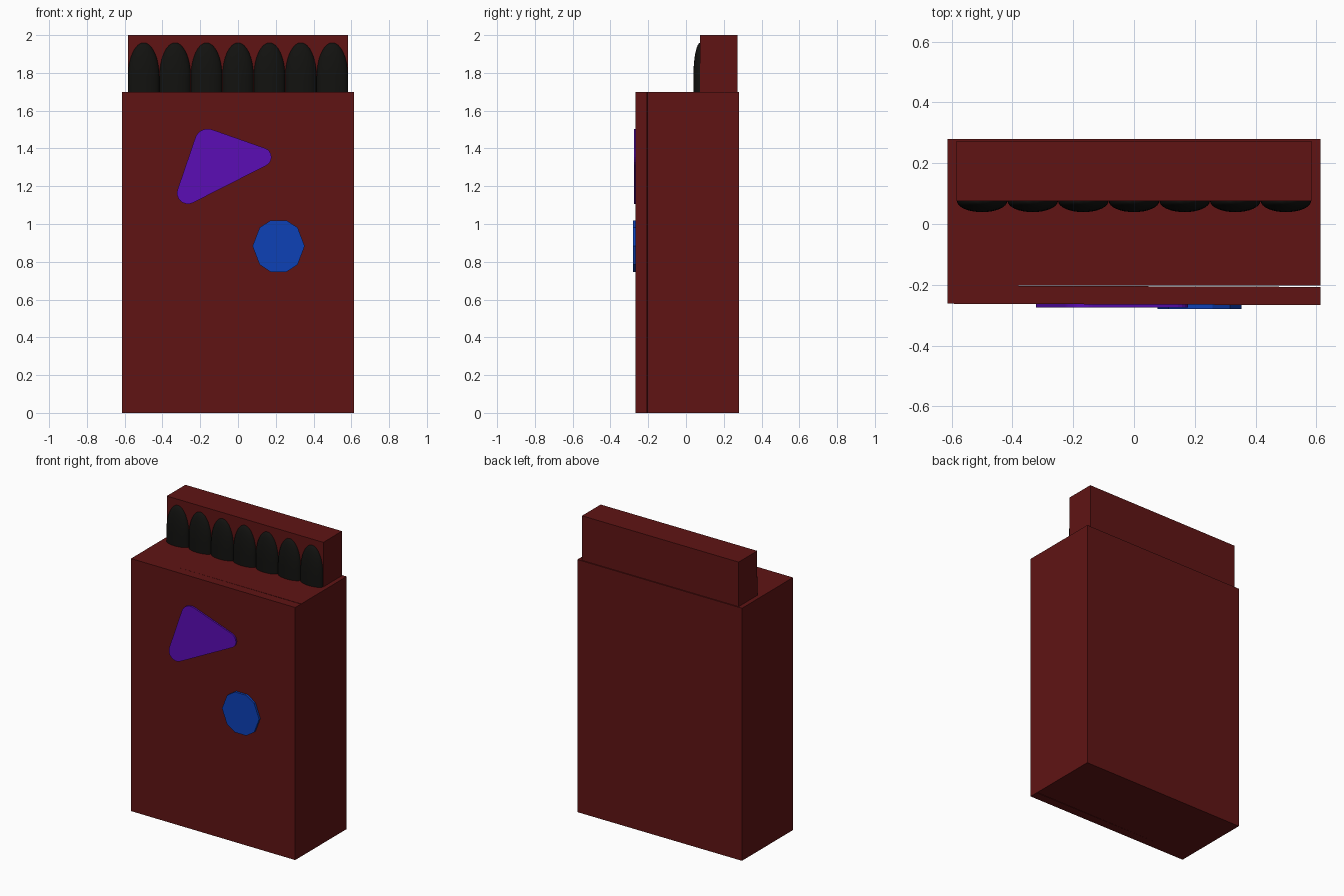
import bpy, bmesh
from math import cos, sin, pi, radians
from mathutils import Matrix

if "Cube" in bpy.data.objects:
    bpy.data.objects.remove(bpy.data.objects["Cube"])


def material(name, rgb):
    m = bpy.data.materials.new(name)
    m.diffuse_color = (*rgb, 1)
    m.use_nodes = True
    m.node_tree.nodes["Principled BSDF"].inputs["Base Color"].default_value = m.diffuse_color
    return m


RED = material("dark_red", (0.115, 0.007, 0.007))
BLACK = material("black", (0.006, 0.006, 0.005))
PURPLE = material("purple", (0.105, 0.004, 0.46))
BLUE = material("blue", (0.004, 0.052, 0.47))


def finish(name, bm, mat):
    bmesh.ops.recalc_face_normals(bm, faces=bm.faces)
    me = bpy.data.meshes.new(name)
    bm.to_mesh(me)
    bm.free()
    me.materials.append(mat)
    ob = bpy.data.objects.new(name, me)
    bpy.context.collection.objects.link(ob)
    return ob


def box(name, x, y, z, mat):
    bm = bmesh.new()
    size = [b - a for a, b in (x, y, z)]
    mid = [(a + b) / 2 for a, b in (x, y, z)]
    bmesh.ops.create_cube(bm, size=1, matrix=Matrix.Translation(mid) @ Matrix.Diagonal((*size, 1)))
    return finish(name, bm, mat)


def plate(name, outline, y0, y1, mat):
    """Thin plate from an (x, z) outline, running from y0 to y1."""
    bm = bmesh.new()
    face = bm.faces.new([bm.verts.new((x, y0, z)) for x, z in outline])
    ext = bmesh.ops.extrude_face_region(bm, geom=[face])
    verts = [v for v in ext["geom"] if isinstance(v, bmesh.types.BMVert)]
    bmesh.ops.translate(bm, verts=verts, vec=(0, y1 - y0, 0))
    return finish(name, bm, mat)


def arc(cx, cz, r, start, end, n=8):
    return [(cx + r * cos(radians(start + (end - start) * i / n)),
             cz + r * sin(radians(start + (end - start) * i / n))) for i in range(n + 1)]


# Case, with a very slightly skewed front flap
box("case", (-0.613, 0.613), (-0.203, 0.28), (0, 1.70), RED)
flap = box("front_flap", (-0.613, 0.613), (-0.03, 0.03), (0, 1.70), RED)
flap.location.y = -0.2345
flap.rotation_euler.z = radians(-0.22)

# Raised strip that carries the row of rounded heads
box("head_backing", (-0.583, 0.583), (0.075, 0.273), (1.69, 2.0), RED)


def rounded_head(name, cx, half_w, depth, y, z0, z1, z2, seg=16, rings=8):
    """Half column with a domed top, set against the backing."""
    bm = bmesh.new()
    levels = [(z0, 1.0)] + [(z1 + (z2 - z1) * sin(pi / 2 * i / rings), cos(pi / 2 * i / rings))
                            for i in range(rings)]
    rows = [[bm.verts.new((cx + half_w * s * cos(pi * k / seg), y - depth * s * sin(pi * k / seg), z))
             for k in range(seg + 1)] for z, s in levels]
    for a, b in zip(rows, rows[1:]):
        for k in range(seg):
            bm.faces.new((a[k], a[k + 1], b[k + 1], b[k]))
    tip = bm.verts.new((cx, y, z2))
    for k in range(seg):
        bm.faces.new((rows[-1][k], rows[-1][k + 1], tip))
    # close the flat back and the base
    bm.faces.new([r[0] for r in rows] + [tip] + [r[-1] for r in reversed(rows)])
    bm.faces.new(rows[0])
    ob = finish(name, bm, BLACK)
    bpy.context.view_layer.objects.active = ob
    ob.select_set(True)
    bpy.ops.object.shade_smooth_by_angle(angle=radians(35))
    ob.select_set(False)


for i in range(7):
    rounded_head(f"head_{i + 1}", (i - 3) * 0.1665, 0.083, 0.037, 0.076, 1.69, 1.78, 1.96)

# Rounded triangle sticker
triangle = (arc(0.127, 1.354, 0.05, -66, 70)
            + arc(-0.16, 1.434, 0.07, 70, 159)
            + arc(-0.265, 1.164, 0.058, 159, 294))
plate("triangle_sticker", triangle, -0.275, -0.255, PURPLE)

# Ten-sided round sticker
angles = [0, 43, 72, 108, 137, 180, 223, 252, 288, 317]
disc = [(0.215 + 0.138 * cos(radians(a)), 0.883 + 0.143 * sin(radians(a))) for a in angles]
plate("round_sticker", disc, -0.28, -0.255, BLUE)
